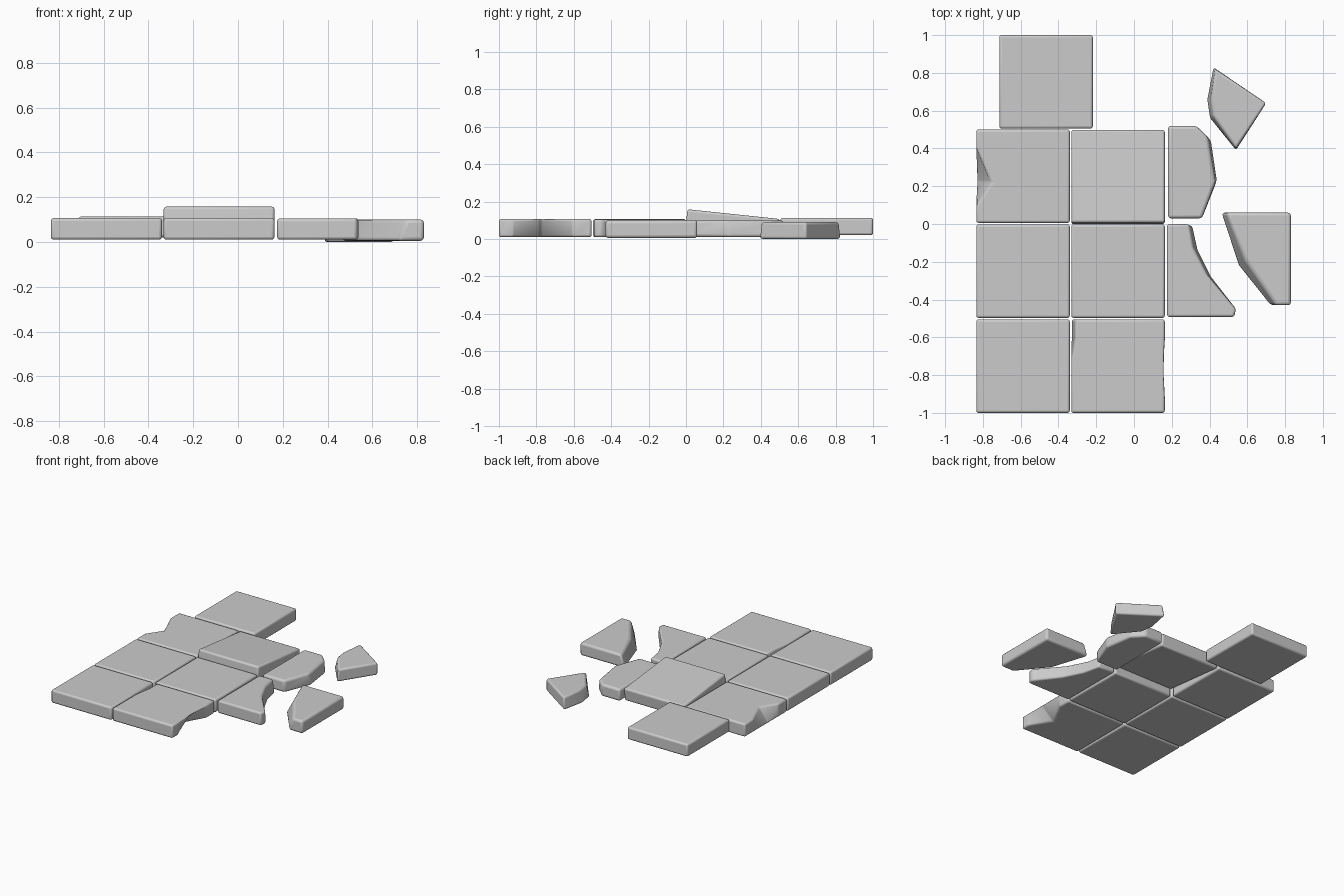
import bpy, bmesh, math
from mathutils import Matrix, Vector

cube = bpy.data.objects.get("Cube")
if cube:
    bpy.data.objects.remove(cube, do_unlink=True)

stone = bpy.data.materials.new("grey stone")
stone.use_nodes = True
grey = (0.6, 0.6, 0.6, 1)
stone.diffuse_color = grey
stone.node_tree.nodes["Principled BSDF"].inputs["Base Color"].default_value = grey


def slab(name, top, bottom=None, low=0.01, high=0.107, bevel=0.013, tilt=0, hinge=0):
    """Join a lower and an upper outline into one worn stone slab."""
    bottom = bottom or top
    bm = bmesh.new()
    lower = [bm.verts.new((x, y, low)) for x, y in bottom]
    upper = [bm.verts.new((x, y, high)) for x, y in top]
    bm.faces.new(upper)
    bm.faces.new(lower[::-1])
    n = len(top)
    for i in range(n):
        j = (i + 1) % n
        bm.faces.new((lower[i], lower[j], upper[j], upper[i]))
    bmesh.ops.recalc_face_normals(bm, faces=bm.faces)
    if tilt:
        bmesh.ops.rotate(bm, verts=bm.verts, cent=Vector((0, hinge, high)),
                         matrix=Matrix.Rotation(math.radians(tilt), 3, 'X'))
    mesh = bpy.data.meshes.new(name)
    bm.to_mesh(mesh)
    bm.free()
    obj = bpy.data.objects.new(name, mesh)
    bpy.context.collection.objects.link(obj)
    mesh.materials.append(stone)
    mod = obj.modifiers.new("worn edges", 'BEVEL')
    mod.width, mod.segments = bevel, 3
    mod.limit_method, mod.angle_limit = 'ANGLE', math.radians(25)
    bpy.ops.object.select_all(action='DESELECT')
    obj.select_set(True)
    bpy.context.view_layer.objects.active = obj
    bpy.ops.object.shade_smooth_by_angle(angle=math.radians(35))
    return obj


def square(x, y, size=0.495):
    return [(x, y), (x + size, y), (x + size, y + size), (x, y + size)]


# Whole paving tiles
LEFT, RIGHT = -0.835, -0.332
slab("front_left_tile", square(LEFT, -1))
slab("middle_left_tile", square(LEFT, -0.497))
slab("middle_right_tile", square(RIGHT, -0.497))
slab("loose_back_tile", square(-0.713, 0.505), low=0.02, high=0.113)
slab("raised_tile", square(RIGHT, 0.005), low=0.012, tilt=-6, hinge=0.5)

# Tile with a chip broken from its upper left edge
back = square(LEFT, 0.006)
slab("chipped_back_tile",
     back + [(LEFT, 0.4), (-0.75, 0.22), (LEFT, 0.1)],
     back + [(LEFT, 0.4), (LEFT, 0.22), (LEFT, 0.1)])

# Tile with an undercut right edge and a nick at the upper left
a, b, c, d = square(RIGHT, -1)
nick = -0.72
slab("undercut_front_tile",
     [a, b, (b[0], -0.93), (b[0], -0.78), (b[0], -0.6), c, (-0.31, c[1]), (-0.31, -0.6), (RIGHT, nick)],
     [a, b, (b[0], -0.93), (0.06, -0.78), (b[0], -0.6), c, d, (RIGHT, -0.6), (RIGHT, nick)])

# Broken pieces of the right-hand column
slab("back_half_piece",
     [(0.18, 0.03), (0.36, 0.03), (0.43, 0.22), (0.39, 0.46), (0.33, 0.52), (0.18, 0.52)],
     [(0.18, 0.03), (0.36, 0.03), (0.44, 0.23), (0.41, 0.44), (0.33, 0.52), (0.18, 0.52)],
     high=0.1, bevel=0.016)
slab("far_shard",
     [(0.43, 0.82), (0.41, 0.66), (0.42, 0.57), (0.54, 0.4), (0.7, 0.64)],
     [(0.42, 0.83), (0.385, 0.66), (0.4, 0.56), (0.54, 0.39), (0.7, 0.64)],
     low=0, high=0.09)
slab("middle_half_piece",
     [(0.175, -0.492), (0.53, -0.492), (0.54, -0.45), (0.38, -0.26),
      (0.31, -0.12), (0.29, 0), (0.175, 0)],
     [(0.175, -0.492), (0.53, -0.492), (0.54, -0.45), (0.41, -0.28),
      (0.34, -0.14), (0.31, -0.01), (0.175, 0)], high=0.105)
slab("near_shard",
     [(0.49, 0.06), (0.59, -0.19), (0.75, -0.43), (0.83, -0.43), (0.83, 0.06)],
     [(0.46, 0.06), (0.55, -0.22), (0.72, -0.43), (0.83, -0.43), (0.83, 0.06)],
     low=0.005, high=0.1, bevel=0.016)
